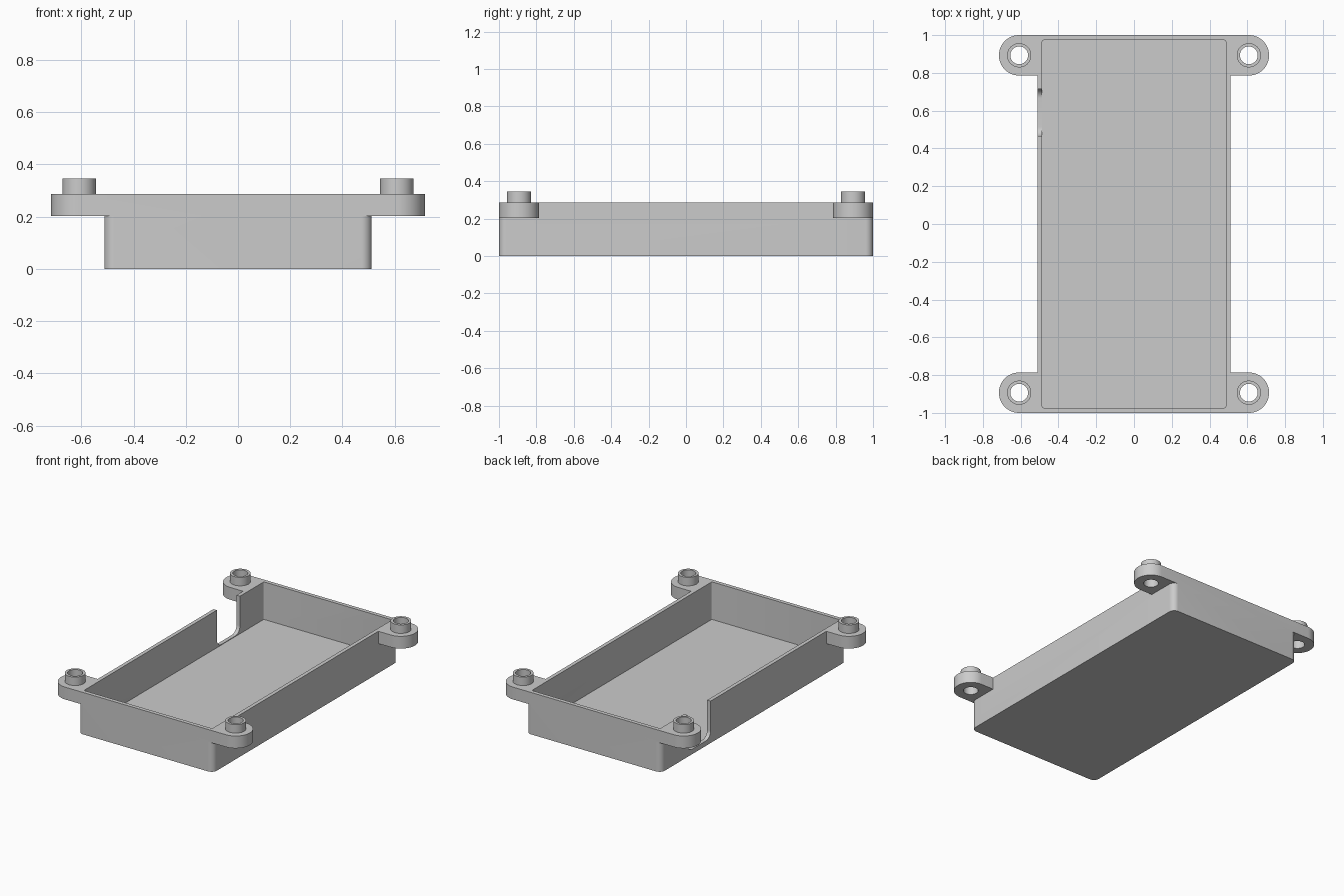
import bpy, bmesh
from math import pi, cos, sin, radians

cube = bpy.data.objects.get("Cube")
if cube:
    bpy.data.objects.remove(cube)

TOP, FLOOR = 0.287, 0.03
EAR_X, EAR_Y, EAR_R = 0.608, 0.893, 0.107

grey = bpy.data.materials.new("light grey plastic")
grey.use_nodes = True
grey.diffuse_color = (0.6, 0.6, 0.6, 1)
grey.node_tree.nodes["Principled BSDF"].inputs["Base Color"].default_value = (0.6, 0.6, 0.6, 1)


def rounded(u0, u1, v0, v1, r, steps=10):
    """Outline of a rectangle with round corners."""
    pts = []
    corners = [(u1 - r, v1 - r), (u0 + r, v1 - r), (u0 + r, v0 + r), (u1 - r, v0 + r)]
    for i, (u, v) in enumerate(corners):
        for k in range(steps + 1):
            a = pi / 2 * (i + k / steps)
            pts.append((u + r * cos(a), v + r * sin(a)))
    return pts


def circle(u, v, r, n=48):
    return [(u + r * cos(2 * pi * k / n), v + r * sin(2 * pi * k / n)) for k in range(n)]


def prism(name, outline, start, end, axis="z"):
    """Extrude an outline along z, or a (y, z) outline along x."""
    bm = bmesh.new()
    place = (lambda u, v, w: (u, v, w)) if axis == "z" else (lambda u, v, w: (w, u, v))
    face = bm.faces.new([bm.verts.new(place(u, v, start)) for u, v in outline])
    grown = bmesh.ops.extrude_face_region(bm, geom=[face])["geom"]
    verts = [g for g in grown if isinstance(g, bmesh.types.BMVert)]
    bmesh.ops.translate(bm, verts=verts, vec=place(0, 0, end - start))
    bmesh.ops.remove_doubles(bm, verts=bm.verts, dist=1e-5)
    bmesh.ops.recalc_face_normals(bm, faces=bm.faces)
    mesh = bpy.data.meshes.new(name)
    bm.to_mesh(mesh)
    bm.free()
    mesh.materials.append(grey)
    obj = bpy.data.objects.new(name, mesh)
    bpy.context.collection.objects.link(obj)
    return obj


def combine(target, tool, operation):
    """Apply a boolean and discard the tool."""
    mod = target.modifiers.new(operation, "BOOLEAN")
    mod.object, mod.operation, mod.solver = tool, operation, "EXACT"
    bpy.context.view_layer.objects.active = target
    bpy.ops.object.modifier_apply(modifier=mod.name)
    bpy.data.objects.remove(tool)


# Box body
tray = prism("tray_case", rounded(-0.512, 0.512, -1, 1, 0.04), 0, TOP)

# Mounting ears: one round-ended bar across each end
for s in (-1, 1):
    bar = rounded(-EAR_X - EAR_R, EAR_X + EAR_R, s * EAR_Y - EAR_R, s * EAR_Y + EAR_R, EAR_R - 0.0005, 16)
    combine(tray, prism("ear_bar", bar, 0.203, TOP), "UNION")

# Raised collars with through holes
spots = [(sx * EAR_X, sy * EAR_Y) for sx in (-1, 1) for sy in (-1, 1)]
for x, y in spots:
    combine(tray, prism("collar", circle(x, y, 0.064), 0.25, 0.345), "UNION")
for x, y in spots:
    combine(tray, prism("screw_hole", circle(x, y, 0.047), 0.1, 0.5), "DIFFERENCE")

# Open pocket
combine(tray, prism("pocket", rounded(-0.486, 0.486, -0.973, 0.973, 0.008, 4), FLOOR, 0.5), "DIFFERENCE")

# Cable notch with rounded lower corners in the right wall
notch = rounded(0.465, 0.715, FLOOR + 0.004, 0.6, 0.05)
combine(tray, prism("cable_notch", notch, -0.6, -0.45, "x"), "DIFFERENCE")

# Smooth the round parts, keep the edges crisp
bpy.ops.object.select_all(action="DESELECT")
tray.select_set(True)
bpy.context.view_layer.objects.active = tray
bpy.ops.object.shade_smooth_by_angle(angle=radians(30))
